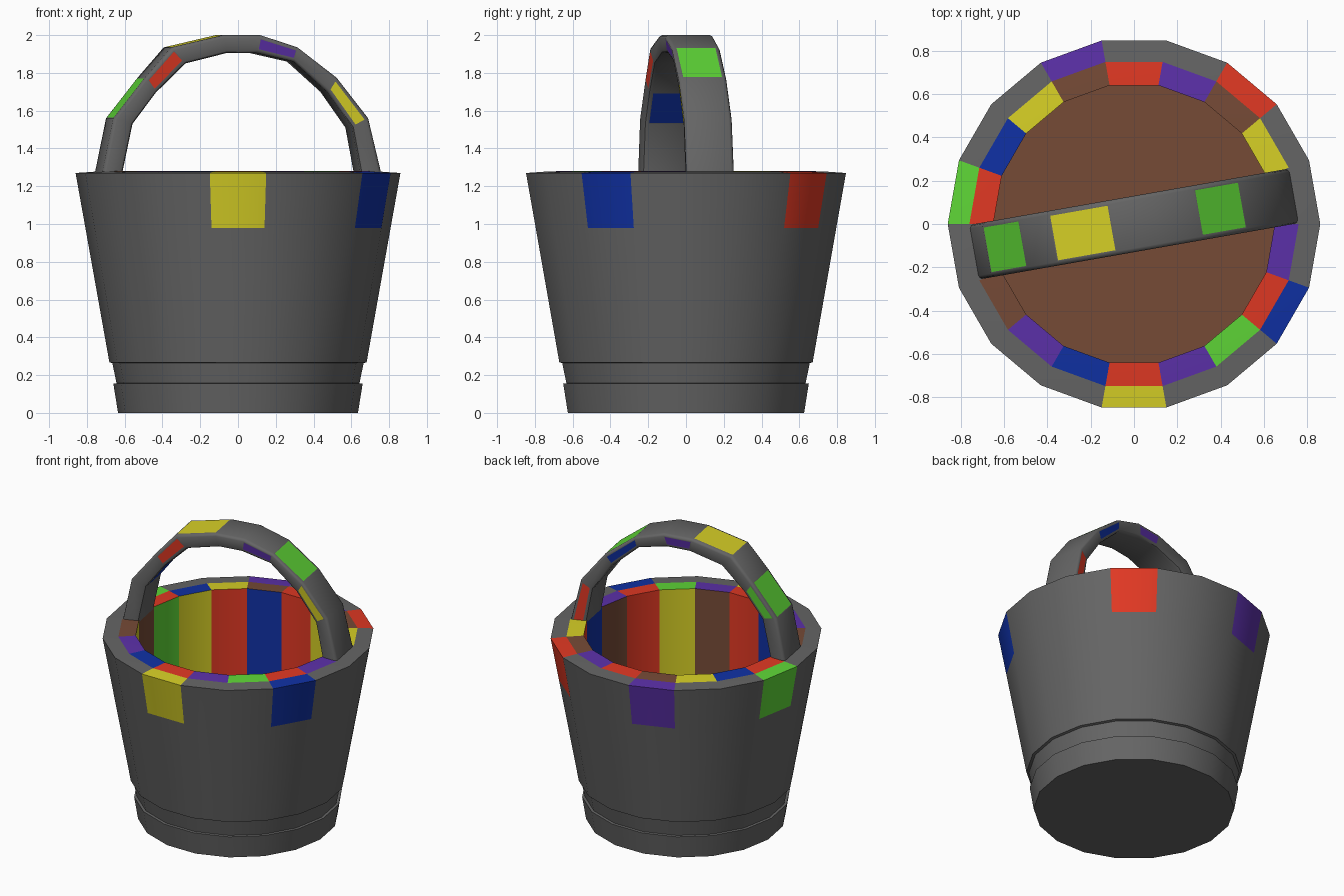
import bpy, bmesh, math
from mathutils import Matrix

if "Cube" in bpy.data.objects:
    bpy.data.objects.remove(bpy.data.objects["Cube"])

# Flat colours, keyed by one letter
COLOURS = {
    'K': ("charcoal", (0.13, 0.13, 0.13)),
    'R': ("red", (0.75, 0.040, 0.017)),
    'Y': ("yellow", (0.68, 0.63, 0.019)),
    'B': ("blue", (0.005, 0.030, 0.37)),
    'P': ("purple", (0.107, 0.030, 0.40)),
    'G': ("green", (0.114, 0.68, 0.038)),
    'N': ("brown", (0.18, 0.069, 0.037)),
}
KEYS = list(COLOURS)
MATS = []
for key in KEYS:
    name, rgb = COLOURS[key]
    m = bpy.data.materials.new(name)
    m.diffuse_color = (*rgb, 1.0)
    m.use_nodes = True
    m.node_tree.nodes["Principled BSDF"].inputs["Base Color"].default_value = m.diffuse_color
    MATS.append(m)


def finish(bm, name, angle):
    bmesh.ops.recalc_face_normals(bm, faces=bm.faces)
    me = bpy.data.meshes.new(name)
    bm.to_mesh(me)
    bm.free()
    for m in MATS:
        me.materials.append(m)
    ob = bpy.data.objects.new(name, me)
    bpy.context.collection.objects.link(ob)
    bpy.ops.object.select_all(action='DESELECT')
    ob.select_set(True)
    bpy.context.view_layer.objects.active = ob
    bpy.ops.object.shade_smooth_by_angle(angle=math.radians(angle))
    return ob


# Bucket: profile turned in 18 sides; one colour letter per side for painted bands
SIDES = 18
PROFILE = [(0.635, 0), (0.66, 0.155), (0.643, 0.157), (0.665, 0.263), (0.681, 0.268),
           (0.808, 0.98), (0.86, 1.27), (0.76, 1.277), (0.65, 1.281), (0.65, 0.30)]
PATCH = "KKRKKPKKGKKKKYKKBK"
BANDS = {5: PATCH, 6: PATCH,
         7: "KYNPRNYBRKNPBRPGRP",
         8: "BRNYRBRYGNYGBRNYRN"}

bm = bmesh.new()
rings = []
for r, z in PROFILE:
    rings.append([bm.verts.new((r * math.cos(math.tau * k / SIDES),
                                r * math.sin(math.tau * k / SIDES), z))
                  for k in range(SIDES)])
for i in range(len(rings) - 1):
    a, b = rings[i], rings[i + 1]
    for k in range(SIDES):
        n = (k + 1) % SIDES
        f = bm.faces.new((a[k], a[n], b[n], b[k]))
        f.material_index = KEYS.index(BANDS[i][k]) if i in BANDS else 0
bm.faces.new(rings[0][::-1])
floor = bm.faces.new(rings[-1])
floor.material_index = KEYS.index('N')
finish(bm, "bucket", 25)

# Handle: chamfered rectangular section swept along an arch (outer and inner points)
OUTER = [(-.75, 1.27), (-.69, 1.56), (-.52, 1.775), (-.38, 1.935), (-.10, 2.0),
         (.10, 2.0), (.30, 1.935), (.51, 1.775), (.68, 1.56), (.75, 1.27)]
INNER = [(-.64, 1.27), (-.585, 1.53), (-.46, 1.695), (-.30, 1.85), (-.08, 1.905),
         (.08, 1.905), (.28, 1.86), (.46, 1.70), (.595, 1.51), (.64, 1.27)]
# section points: (fraction from outer to inner, half-width position)
SECTION = [(0, -.110), (0, .110), (.06, .123), (.17, .128),
           (.83, .119), (.94, .114), (1, .100), (1, -.100),
           (.94, -.114), (.83, -.119), (.17, -.128), (.06, -.123)]
# painted faces: (segment, section side) -> colour; 0 top, 3 back, 6 under, 9 front
PAINT = {(1, 0): 'G', (3, 0): 'Y', (6, 0): 'G',
         (2, 9): 'R', (5, 9): 'P', (7, 9): 'Y',
         (1, 3): 'G', (4, 3): 'P', (6, 3): 'B', (8, 3): 'R',
         (1, 6): 'B'}

bm = bmesh.new()
loops = []
for (ou, oz), (iu, iz) in zip(OUTER, INNER):
    loops.append([bm.verts.new((ou + (iu - ou) * t, v, oz + (iz - oz) * t))
                  for t, v in SECTION])
N = len(SECTION)
painted = []
for i in range(len(loops) - 1):
    a, b = loops[i], loops[i + 1]
    for k in range(N):
        n = (k + 1) % N
        f = bm.faces.new((a[k], a[n], b[n], b[k]))
        if (i, k) in PAINT:
            painted.append((f, KEYS.index(PAINT[i, k])))
bm.faces.new(loops[0])
bm.faces.new(loops[-1][::-1])
bmesh.ops.recalc_face_normals(bm, faces=bm.faces)
for f, mat in painted:
    bmesh.ops.inset_individual(bm, faces=[f], thickness=0.008)
    f.material_index = mat
bm.transform(Matrix.Rotation(math.radians(10), 4, 'Z'))
finish(bm, "handle", 42)
